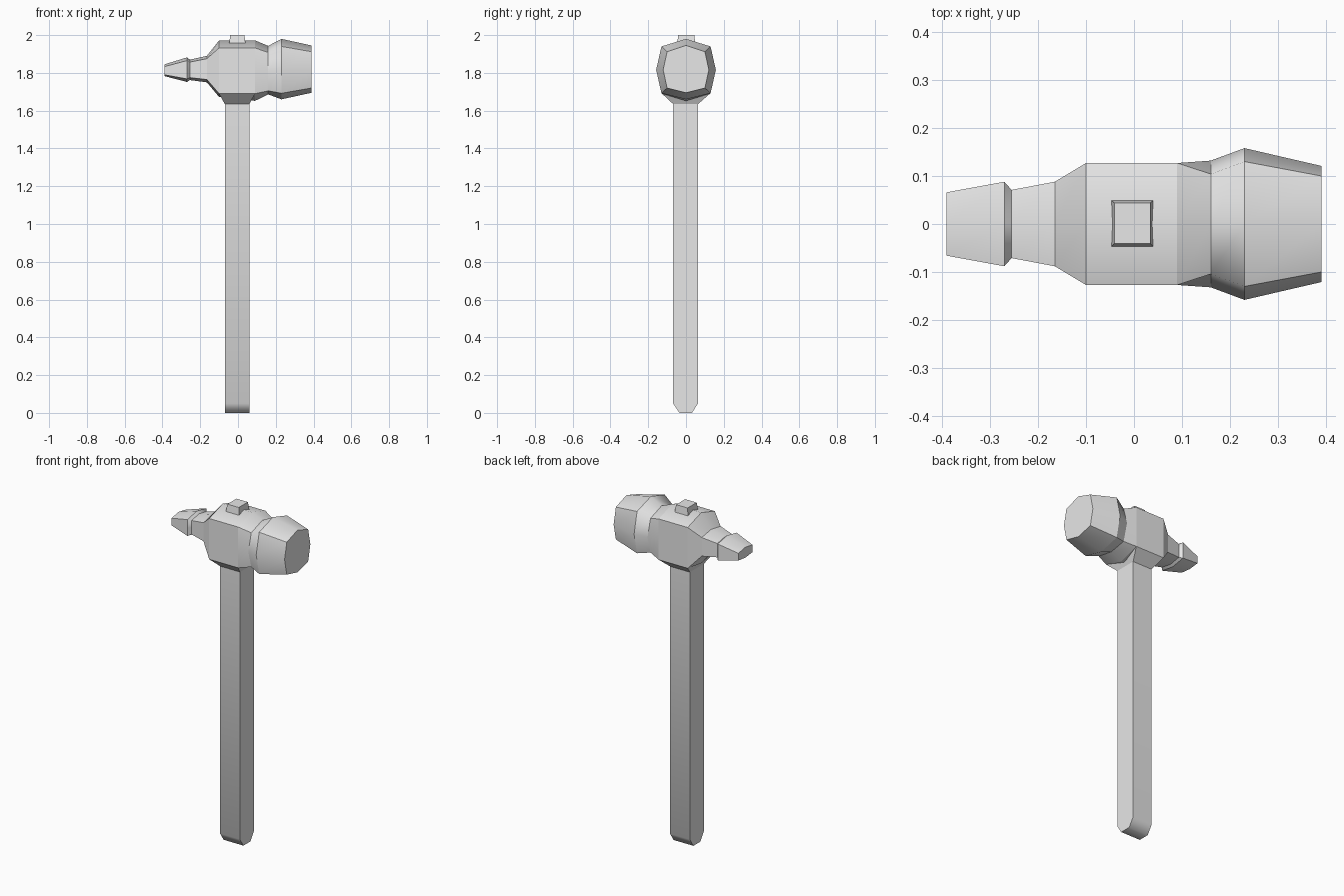
import bpy
import bmesh
import math

cube = bpy.data.objects.get("Cube")
if cube:
    bpy.data.objects.remove(cube)

steel = bpy.data.materials.new("light grey")
steel.use_nodes = True
steel.diffuse_color = (0.8, 0.8, 0.8, 1)
steel.node_tree.nodes["Principled BSDF"].inputs["Base Color"].default_value = (0.8, 0.8, 0.8, 1)


def loft(name, rings, sharp_rings=True, limit=57):
    """Skin a row of equal rings, cap both ends and keep hard edges sharp."""
    bm = bmesh.new()
    rows = [[bm.verts.new(p) for p in ring] for ring in rings]
    n = len(rows[0])
    for a, b in zip(rows, rows[1:]):
        for i in range(n):
            j = (i + 1) % n
            bm.faces.new((a[i], a[j], b[j], b[i]))
    bm.faces.new(rows[0])
    bm.faces.new(rows[-1])
    bmesh.ops.recalc_face_normals(bm, faces=bm.faces)
    for f in bm.faces:
        f.smooth = True
    for e in bm.edges:
        e.smooth = e.calc_face_angle(0) < math.radians(limit)
    if sharp_rings:
        for row in rows:
            for i in range(n):
                bm.edges.get((row[i], row[(i + 1) % n])).smooth = False
    mesh = bpy.data.meshes.new(name)
    bm.to_mesh(mesh)
    bm.free()
    mesh.materials.append(steel)
    obj = bpy.data.objects.new(name, mesh)
    bpy.context.collection.objects.link(obj)
    return obj


def rect(x0, x1, y0, y1, z):
    return [(x0, y0, z), (x1, y0, z), (x1, y1, z), (x0, y1, z)]


def section(x, top, shoulder, y_shoulder, y_side, heel, bottom):
    """Eight-sided head section, mirrored across y."""
    mid = (shoulder + heel) / 2
    half = [(y_shoulder, shoulder), (y_side, mid), (y_shoulder, heel)]
    pts = [(0, top)] + half + [(0, bottom)] + [(-y, z) for y, z in reversed(half)]
    return [(x, y, z) for y, z in pts]


# Handle with a chamfered butt
loft("handle", [rect(-.07, .06, -.035, .031, 0),
                rect(-.07, .06, -.068, .064, .05),
                rect(-.07, .06, -.068, .064, 1.7)], sharp_rings=False)

# Head: peen, neck, body, then the striking poll
loft("head", [section(-.39, 1.845, 1.833, .066, .066, 1.79, 1.783),
              section(-.27, 1.882, 1.865, .088, .088, 1.768, 1.752),
              section(-.255, 1.87, 1.857, .071, .071, 1.775, 1.762),
              section(-.165, 1.89, 1.875, .088, .088, 1.765, 1.75),
              section(-.1, 1.972, 1.932, .127, .127, 1.69, 1.672),
              section(.09, 1.972, 1.932, .127, .127, 1.69, 1.652),
              section(.16, 1.943, 1.908, .104, .132, 1.705, 1.686),
              section(.23, 1.98, 1.94, .13, .158, 1.692, 1.66),
              section(.39, 1.945, 1.912, .1, .121, 1.72, 1.695)])

# Tapered socket where the handle enters the head
loft("socket", [rect(-.07, .06, -.068, .064, 1.635),
                rect(-.1, .09, -.127, .127, 1.69)])

# Wedge end on top of the head
loft("wedge", [rect(-.047, .04, -.047, .049, 1.955),
               rect(-.041, .034, -.041, .044, 2.0)])
